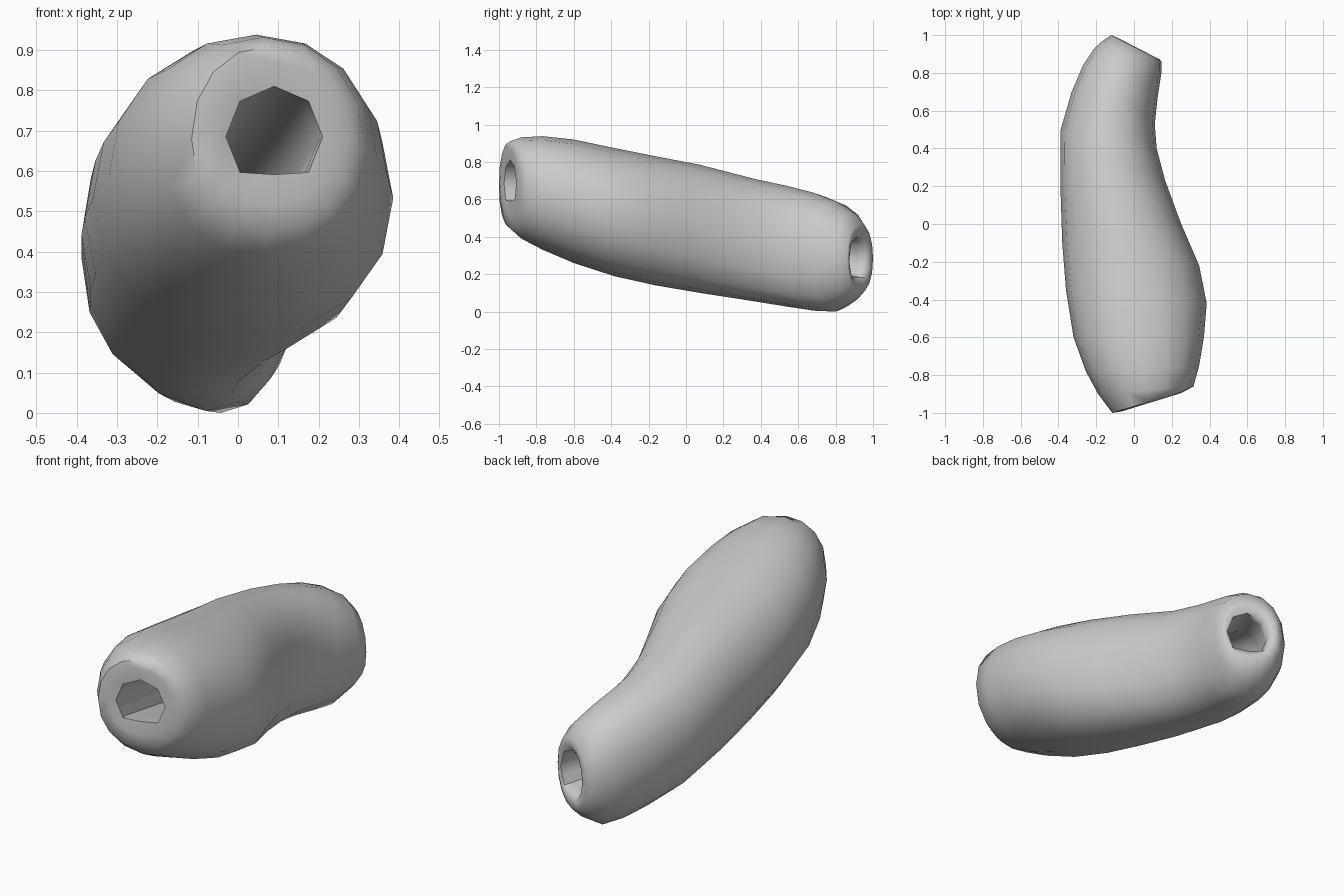
import bpy, bmesh, math
from mathutils import Vector

if "Cube" in bpy.data.objects:
    bpy.data.objects.remove(bpy.data.objects["Cube"])

N = 16


def section(lx, ly, rx, ry, zb, zt):
    """Rounded upright section between a left and a right point."""
    mid = Vector(((lx + rx) / 2, (ly + ry) / 2, (zb + zt) / 2))
    half = Vector(((rx - lx) / 2, (ry - ly) / 2, 0))
    pts = []
    for k in range(N):
        a = 2 * math.pi * k / N
        c, s = math.cos(a), math.sin(a)
        c = math.copysign(abs(c) ** 0.94, c)
        s = math.copysign(abs(s) ** 0.94, s)
        pts.append(mid + half * c + Vector((0, 0, s * (zt - zb) / 2)))
    return pts


def bore(x, y, z, dx, dy, r=0.125):
    """Flat-floored seven-sided section of the tunnel."""
    corners = []
    for k in range(8):
        a = math.pi * k / 4
        corners.append(Vector((x + dx * math.cos(a), y + dy * math.cos(a),
                               z + r * max(math.sin(a), -0.75))))
    pts = []
    for k in range(8):
        pts += [corners[k], (corners[k] + corners[(k + 1) % 8]) / 2]
    return pts


# outer skin, front to back: left x,y  right x,y  bottom z, top z
skin = [
    (-.065, -.992, .245, -.897, .52, .87),
    (-.115, -1.0, .275, -.882, .45, .91),
    (-.19, -.90, .315, -.86, .39, .932),
    (-.255, -.78, .345, -.75, .33, .938),
    (-.32, -.60, .37, -.60, .26, .92),
    (-.36, -.35, .385, -.42, .19, .875),
    (-.38, -.10, .345, -.22, .14, .83),
    (-.388, .15, .25, 0, .10, .785),
    (-.388, .50, .165, .23, .055, .71),
    (-.33, .70, .12, .40, .025, .67),
    (-.27, .84, .11, .53, .005, .635),
    (-.21, .93, .125, .67, 0, .59),
    (-.165, .97, .145, .80, .05, .535),
    (-.12, 1.0, .145, .86, .10, .47),
    (-.085, .985, .135, .872, .145, .43),
]

# tunnel, back to front: centre x,y,z and half-width vector
tunnel = [
    (.02, .912, .275, .10, -.04),
    (.005, .875, .277, .10, -.04),
    (-.10, .70, .31, .10, -.06),
    (-.13, .40, .37, .12, -.03),
    (-.07, 0, .46, .12, .02),
    (.02, -.5, .58, .12, .02),
    (.08, -.90, .68, .12, .033),
    (.09, -.94, .685, .12, .033),
]

rings = [section(*s) for s in skin] + [bore(*t) for t in tunnel]

# loft skin and tunnel into one closed shell
bm = bmesh.new()
loops = [[bm.verts.new(p) for p in ring] for ring in rings]
for i, a in enumerate(loops):
    b = loops[(i + 1) % len(loops)]
    for k in range(N):
        j = (k + 1) % N
        bm.faces.new((a[k], a[j], b[j], b[k]))
bmesh.ops.recalc_face_normals(bm, faces=bm.faces)
mesh = bpy.data.meshes.new("curved_tunnel_body")
bm.to_mesh(mesh)
bm.free()
body = bpy.data.objects.new("curved_tunnel_body", mesh)
bpy.context.collection.objects.link(body)

# smooth skin, crisp opening rims
bpy.context.view_layer.objects.active = body
body.select_set(True)
bpy.ops.object.shade_smooth_by_angle(angle=math.radians(60))
